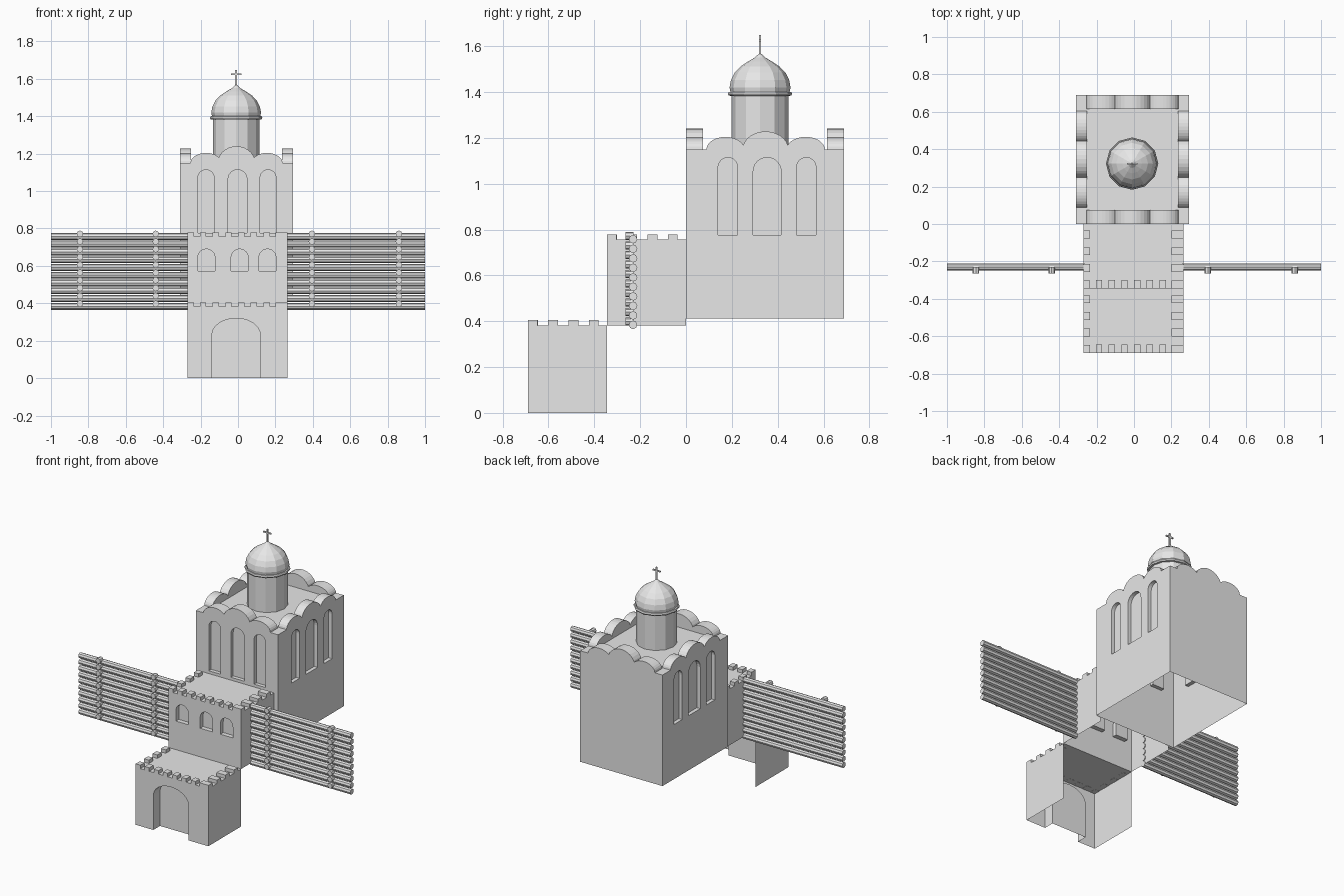
import bpy, bmesh, math
from mathutils import Matrix, Vector

if "Cube" in bpy.data.objects:
    bpy.data.objects.remove(bpy.data.objects["Cube"])

stone = bpy.data.materials.new("plain_grey")
stone.use_nodes = True
GREY = (0.8, 0.8, 0.8, 1)
stone.diffuse_color = GREY
stone.node_tree.nodes["Principled BSDF"].inputs["Base Color"].default_value = GREY


def finish(name, bm):
    bmesh.ops.recalc_face_normals(bm, faces=bm.faces)
    mesh = bpy.data.meshes.new(name)
    bm.to_mesh(mesh)
    bm.free()
    mesh.materials.append(stone)
    obj = bpy.data.objects.new(name, mesh)
    bpy.context.collection.objects.link(obj)
    return obj


def box(bm, x0, x1, y0, y1, z0, z1):
    mat = Matrix.Translation(((x0 + x1) / 2, (y0 + y1) / 2, (z0 + z1) / 2))
    mat = mat @ Matrix.Diagonal((x1 - x0, y1 - y0, z1 - z0, 1))
    bmesh.ops.create_cube(bm, size=1, matrix=mat)


def rod(bm, a, b, r, sides=8):
    a, b = Vector(a), Vector(b)
    turn = (b - a).to_track_quat('Z', 'Y').to_matrix().to_4x4()
    bmesh.ops.create_cone(bm, cap_ends=True, segments=sides, radius1=r, radius2=r,
                          depth=(b - a).length, matrix=Matrix.Translation((a + b) / 2) @ turn)


def prism(bm, pts, axis, a, b):
    """Extrude a (horizontal, z) outline along x or y from a to b."""
    def ring(d):
        return [bm.verts.new((d, u, z) if axis == 'x' else (u, d, z)) for u, z in pts]
    lo, hi = ring(a), ring(b)
    bm.faces.new(lo)
    bm.faces.new(hi)
    n = len(pts)
    for i in range(n):
        j = (i + 1) % n
        bm.faces.new((lo[i], lo[j], hi[j], hi[i]))


def arch(u0, u1, z0, top, rise=None, steps=12):
    """Outline of an opening with a rounded head."""
    c, w = (u0 + u1) / 2, (u1 - u0) / 2
    rise = rise or w
    head = [(c + w * math.cos(math.pi * i / steps),
             top - rise + rise * math.sin(math.pi * i / steps)) for i in range(steps + 1)]
    return [(u0, z0), (u1, z0)] + head


def building(name, size, niches, open_back):
    """Hollow block with arched niches, open below."""
    bm = bmesh.new()
    box(bm, *size)
    body = finish(name, bm)
    bm = bmesh.new()
    for outline, axis, a, b in niches:
        prism(bm, outline, axis, a, b)
    cutter = finish(name + "_cutter", bm)
    cutter.hide_render = True
    mod = body.modifiers.new("niches", 'BOOLEAN')
    mod.operation, mod.solver, mod.object = 'DIFFERENCE', 'EXACT', cutter
    bpy.context.view_layer.objects.active = body
    bpy.ops.object.modifier_apply(modifier=mod.name)
    bpy.data.objects.remove(cutter)
    bm = bmesh.new()
    bm.from_mesh(body.data)
    bm.normal_update()
    gone = [f for f in bm.faces
            if (f.normal.z < -0.9 and f.calc_center_median().z < size[4] + 0.005)
            or (open_back and f.normal.y > 0.9 and f.calc_center_median().y > size[3] - 0.005)]
    bmesh.ops.delete(bm, geom=gone, context='FACES')
    bm.to_mesh(body.data)
    bm.free()


def battlements(name, y, z):
    bm = bmesh.new()
    for i in range(6):
        x = -0.187 + 0.068 * i
        box(bm, x - 0.017, x + 0.017, y, y + 0.045, z, z + 0.024)
    for i in range(4):
        s = y + 0.089 * i
        box(bm, -0.27, -0.235, s, s + 0.042, z, z + 0.024)
        box(bm, 0.2, 0.265, s, s + 0.042, z, z + 0.024)
    finish(name, bm)


# Gatehouse and middle tower
building("gatehouse", (-0.27, 0.265, -0.69, -0.345, 0, 0.382),
         [(arch(-0.14, 0.12, -0.05, 0.32, 0.09), 'y', -0.8, -0.62)], True)
battlements("gatehouse_battlements", -0.69, 0.381)
windows = [(-0.215, -0.123), (-0.037, 0.054), (0.112, 0.203)]
building("middle_tower", (-0.27, 0.265, -0.345, 0, 0.382, 0.756),
         [(arch(u0, u1, 0.572, 0.69), 'y', -0.5, -0.315) for u0, u1 in windows], True)
battlements("tower_battlements", -0.345, 0.755)

# Church body with niches on the front and both sides
front = [(-0.215, -0.128), (-0.053, 0.048), (0.118, 0.203)]
side = [(0.14, 0.225), (0.293, 0.415), (0.483, 0.567)]
niches = [(arch(u0, u1, 0.775, 1.114), 'y', -0.1, 0.025) for u0, u1 in front]
for u0, u1 in side:
    niches.append((arch(u0, u1, 0.775, 1.114), 'x', 0.27, 0.4))
    niches.append((arch(u0, u1, 0.775, 1.114), 'x', -0.4, -0.285))
building("church_body", (-0.31, 0.295, 0, 0.69, 0.412, 1.15), niches, False)


# Rounded gables round the roof
def gables(name, axis, a, b, mid, spread, height):
    bm = bmesh.new()
    for c, w, h in ((mid - spread, 0.083, 0.054), (mid, 0.1, height), (mid + spread, 0.083, 0.054)):
        pts = [(c + w * math.cos(math.pi * i / 14), 1.15 + h * math.sin(math.pi * i / 14))
               for i in range(15)]
        prism(bm, pts, axis, a, b)
    finish(name, bm)


gables("front_gables", 'y', 0, 0.075, -0.008, 0.163, 0.09)
gables("back_gables", 'y', 0.615, 0.69, -0.008, 0.163, 0.09)
gables("right_gables", 'x', -0.31, -0.25, 0.347, 0.175, 0.078)
gables("left_gables", 'x', 0.235, 0.295, 0.347, 0.175, 0.078)


# Drum, ring and dome turned from profiles
def lathe(name, profile, sides=12):
    bm = bmesh.new()
    verts = [bm.verts.new((r, 0, z)) for r, z in profile]
    edges = [bm.edges.new(p) for p in zip(verts, verts[1:])]
    bmesh.ops.spin(bm, geom=verts + edges, axis=(0, 0, 1), cent=(0, 0, 0),
                   angle=math.tau, steps=sides)
    bmesh.ops.remove_doubles(bm, verts=bm.verts, dist=0.0005)
    bmesh.ops.translate(bm, verts=bm.verts, vec=(-0.01, 0.323, 0))
    finish(name, bm)


lathe("drum", [(0.124, 1.14), (0.124, 1.39)])
lathe("dome_ring", [(0.12, 1.382), (0.136, 1.384), (0.14, 1.392), (0.136, 1.4), (0.12, 1.402)])
lathe("dome", [(0.128, 1.395), (0.133, 1.42), (0.127, 1.452), (0.111, 1.484), (0.085, 1.511),
               (0.052, 1.533), (0.023, 1.55), (0.006, 1.566), (0, 1.567)])

# Cross on the dome
bm = bmesh.new()
box(bm, -0.015, -0.005, 0.319, 0.327, 1.555, 1.648)
box(bm, -0.038, 0.018, 0.319, 0.327, 1.62, 1.629)
finish("roof_cross", bm)

# Log walls with columns of short log ends
for name, x0, x1, posts in (("right_log_wall", -1, -0.265, (-0.845, -0.44)),
                            ("left_log_wall", 0.26, 1, (0.395, 0.86))):
    bm = bmesh.new()
    for i in range(10):
        z = 0.384 + 0.0415 * i
        rod(bm, (x0, -0.231, z), (x1, -0.231, z), 0.0185)
        for x in posts:
            rod(bm, (x, -0.264, z + 0.014), (x, -0.23, z + 0.014), 0.0175)
    finish(name, bm)
